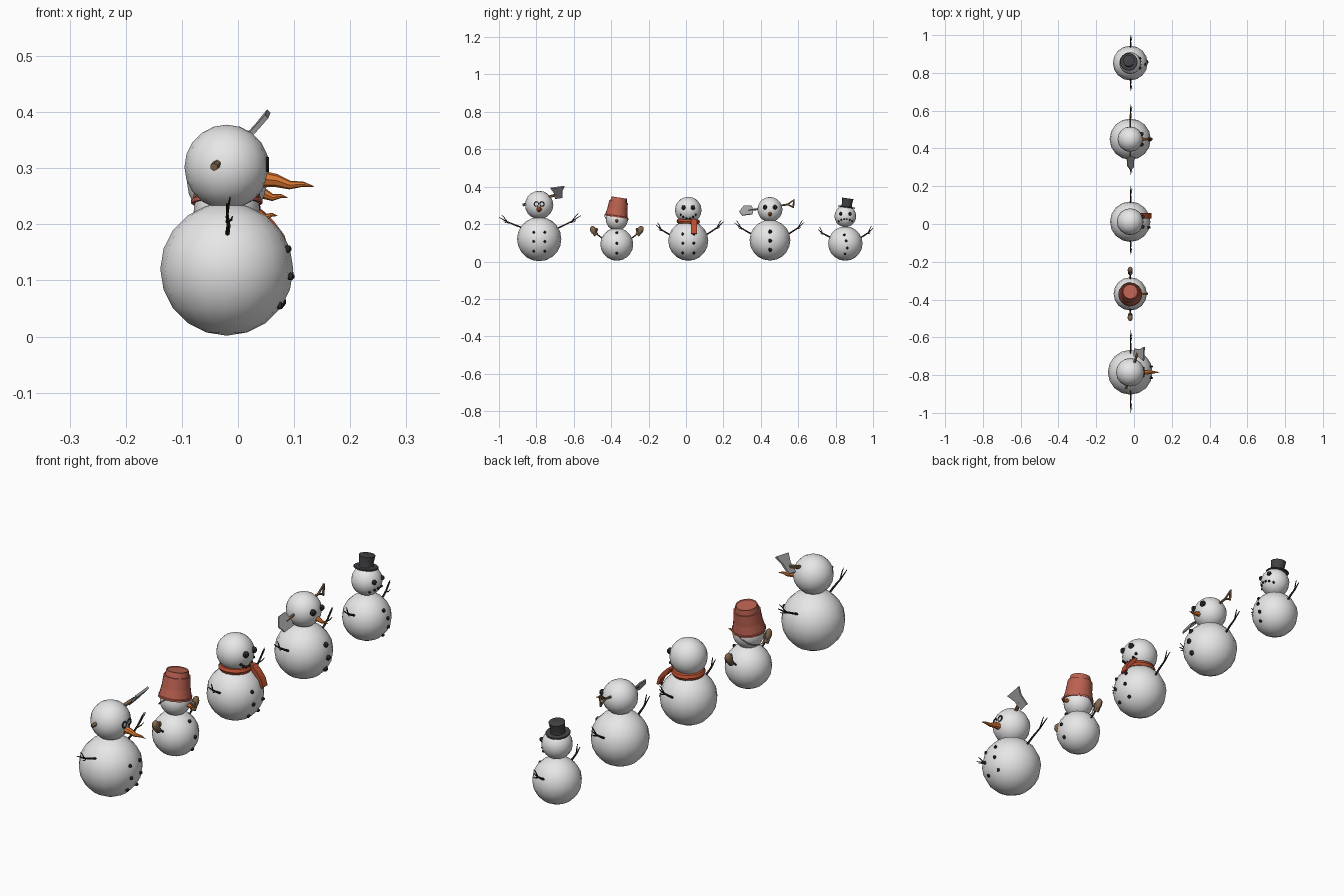
import bpy, bmesh, math
from mathutils import Vector, Matrix

if "Cube" in bpy.data.objects:
    bpy.data.objects.remove(bpy.data.objects["Cube"])

X0 = -0.02  # all figures stand on this line and face +x


def mat(name, *c):
    m = bpy.data.materials.new(name)
    m.diffuse_color = (*c, 1)
    m.use_nodes = True
    m.node_tree.nodes["Principled BSDF"].inputs["Base Color"].default_value = m.diffuse_color
    return m


SNOW = mat("snow white", 0.8, 0.8, 0.8)
COAL = mat("coal black", 0.02, 0.02, 0.02)
TWIG = mat("dark bark", 0.035, 0.027, 0.02)
WOOD = mat("brown wood", 0.23, 0.14, 0.075)
METAL = mat("grey metal", 0.36, 0.36, 0.36)
BUCKET = mat("bucket red", 0.5, 0.12, 0.08)
SCARF = mat("scarf red", 0.5, 0.08, 0.03)
CARROT = mat("carrot orange", 0.75, 0.19, 0.03)
HAT = mat("hat charcoal", 0.055, 0.055, 0.06)


def finish(bm, name, material):
    bmesh.ops.recalc_face_normals(bm, faces=bm.faces[:])
    me = bpy.data.meshes.new(name)
    bm.to_mesh(me)
    bm.free()
    me.materials.append(material)
    ob = bpy.data.objects.new(name, me)
    bpy.context.collection.objects.link(ob)
    return ob


def ball(name, c, r, material, segs=16, rings=10, scale=(1, 1, 1), tilt=0):
    bm = bmesh.new()
    m = Matrix.Translation(c) @ Matrix.Rotation(tilt, 4, 'X') @ Matrix.Diagonal((*scale, 1))
    bmesh.ops.create_uvsphere(bm, u_segments=segs, v_segments=rings, radius=r, matrix=m)
    return finish(bm, name, material)


def loft(bm, rings, closed=False):
    rings = [[bm.verts.new(p) for p in r] for r in rings]
    n = len(rings[0])
    pairs = list(zip(rings, rings[1:])) + ([(rings[-1], rings[0])] if closed else [])
    for a, b in pairs:
        for i in range(n):
            bm.faces.new((a[i], a[(i + 1) % n], b[(i + 1) % n], b[i]))
    if not closed:
        bm.faces.new(rings[0])
        bm.faces.new(rings[-1])


def tube(name, paths, material, sides=6, ref=(1, 0, 0)):
    """Each path is (points, radii); all paths join into one object."""
    bm = bmesh.new()
    for pts, radii in paths:
        pts = [Vector(p) for p in pts]
        rings = []
        for i, (p, r) in enumerate(zip(pts, radii)):
            t = pts[min(i + 1, len(pts) - 1)] - pts[max(i - 1, 0)]
            u = t.cross(Vector(ref)).normalized()
            v = t.cross(u).normalized()
            rings.append([p + r * (u * math.cos(a) + v * math.sin(a))
                          for a in (k * math.tau / sides for k in range(sides))])
        loft(bm, rings)
    return finish(bm, name, material)


def lathe(name, profile, origin, tilt, material, sides=16, closed=False):
    """Profile of (radius, height), leaning towards +y by tilt."""
    bm = bmesh.new()
    loft(bm, [[(r * math.cos(k * math.tau / sides), r * math.sin(k * math.tau / sides), h)
               for k in range(sides)] for r, h in profile], closed)
    bm.transform(Matrix.Translation(origin) @ Matrix.Rotation(-tilt, 4, 'X'))
    return finish(bm, name, material)


def prism(name, pts, offset, material):
    bm = bmesh.new()
    o = Vector(offset)
    loft(bm, [[Vector(p) - o / 2 for p in pts], [Vector(p) + o / 2 for p in pts]])
    return finish(bm, name, material)


def lumps(name, y, z, r, spots, size):
    """Coal pieces on the front of a ball, at (dy, dz) from its centre."""
    for i, (dy, dz) in enumerate(spots):
        x = X0 + math.sqrt(r * r - dy * dy - dz * dz)
        ball(f"{name}_{i + 1}", (x, y + dy, z + dz), size, COAL, 7, 5)


def arm(name, start, tip, s, r=0.0042):
    """Twig arm in the y-z plane with two side twigs; s is the side."""
    a, b = Vector((X0, *start)), Vector((X0, *tip))
    d = b - a
    at = lambda t, sag=0, x=0: a + d * t + Vector((x, 0, sag))
    main = [at(-0.25), at(0.3, -0.004, 0.003), at(0.65, -0.005, 0.001), at(1)]
    up = [at(0.6, -0.005), at(0.78, 0.012, 0.004), at(0.88, 0.018, 0.006)]
    low = [at(0.45, -0.004), at(0.68, -0.013, 0.008), at(0.8, -0.013, 0.01)]
    tube(name, [(main, [r, r * .95, r * .75, r * .35]),
                (up, [r * .6, r * .5, r * .25]), (low, [r * .6, r * .5, r * .25])], TWIG)


def carrot(name, y, z, x1, x2, r, drop):
    dx = x2 - x1
    pts = [(x1 + dx * t, y, z - drop * t + 0.003 * math.sin(t * 9)) for t in (0, .3, .55, .8, 1)]
    tube(name, [(pts, [r, r * .75, r * .5, r * .3, r * .06])], CARROT, 8, (0, 1, 0))


# Body and head balls: y, body z, body r, head z, head r
figures = [(-0.785, .120, .1185, .302, .0755), (-0.37, .092, .088, .225, .059),
           (0.012, .111, .107, .275, .071), (0.449, .114, .109, .278, .067),
           (0.852, .096, .092, .242, .058)]
for i, (y, bz, br, hz, hr) in enumerate(figures):
    ball(f"snow_body_{i + 1}", (X0, y, bz), br, SNOW)
    ball(f"snow_head_{i + 1}", (X0, y, hz), hr, SNOW)

# Coal buttons
pairs = [(dy, dz) for dy in (-.03, .03) for dz in (.036, -.013, -.065)]
button_sets = [(pairs, .007), ([(0, .062), (0, .005), (0, -.048)], .0075),
               ([(dy, dz) for dy, dz in pairs], .0075),
               ([(0, .046), (0, -.003), (0, -.052)], .0105),
               ([(-.006, .046), (.004, .014), (.01, -.024), (-.002, -.056)], .007)]
for i, (spots, size) in enumerate(button_sets):
    y, bz, br = figures[i][:3]
    lumps(f"button_{i + 1}", y, bz, br, spots, size)

# Coal eyes and mouths
lumps("eye_3", .012, .275, .071, [(-.026, .013), (.025, .013)], .0125)
lumps("eye_4", .449, .278, .067, [(-.027, .012), (.027, .012)], .0125)
lumps("eye_5", .852, .242, .058, [(-.025, .013), (.025, .013)], .0095)
lumps("smile", .012, .275, .071,
      [(dy, -.046 + 13 * dy * dy) for dy in (-.04, -.027, -.01, .009, .026, .04)], .006)
lumps("frown", .852, .242, .058,
      [(dy, -.015 - 9 * dy * dy) for dy in (-.036, -.022, -.007, .008, .023, .036)], .005)

# Ring spectacles on the first figure
for s in (-1, 1):
    ring = [(.0525, -.785 + s * .015 + .0115 * math.cos(a), .307 + .0115 * math.sin(a))
            for a in (k * math.tau / 12 for k in range(13))]
    tube(f"spectacle_ring_{s}", [(ring, [.0028] * 13)], COAL, 5)

# Carrot noses
carrot("carrot_nose_1", -.785, .281, .04, .135, .0155, .015)
carrot("carrot_nose_2", -.37, .218, .025, .07, .011, .004)
carrot("carrot_nose_4", .449, .256, .03, .088, .0125, .01)

# Twig arms: start and tip in (y, z)
arms = [((-.885, .186), (-1.0, .237)), ((-.685, .18), (-.562, .246)),
        ((-.45, .125), (-.488, .155)), ((-.29, .125), (-.25, .155)),
        ((-.09, .147), (-.16, .195)), ((.112, .147), (.2, .212)),
        ((.348, .15), (.26, .207)), ((.55, .15), (.633, .21)),
        ((.77, .132), (.705, .172)), ((.935, .13), (1.0, .178))]
for i, (a, b) in enumerate(arms):
    s = 1 if i % 2 else -1
    if i // 2 == 1:  # gloved arms are plain sticks
        tube(f"stick_arm_{i}", [([(X0, a[0] - s * .02, a[1] - .015), (X0, *b)], [.0035] * 2)], TWIG)
    else:
        arm(f"twig_arm_{i}", a, b, s)

# Mittens with thumbs and cuffs
for s in (-1, 1):
    y = -.37 + s * .125
    ball(f"mitten_{s}", (X0, y, .167), .023, WOOD, 10, 8, (.6, .75, 1.05), -s * .5)
    ball(f"mitten_thumb_{s}", (X0 + .004, y - s * .016, .167), .011, WOOD, 8, 6, (.7, .65, 1.2), s * .3)
    tube(f"mitten_cuff_{s}", [([(X0, y - s * .016, .141), (X0, y - s * .007, .153)], [.012, .012])], WOOD, 8)

# Bucket hat with a wire handle
lathe("bucket", [(.05, .085), (.058, 0), (.0635, 0), (.0635, .007), (.0605, .009), (.041, .106),
                 (.038, .103)], (X0, -.373, .237), .15, BUCKET)
bail = [(X0 - .06 * math.sin(a), -.372 - .063 * math.cos(a),
         .241 + .009 * math.cos(a) - .045 * math.sin(a))
        for a in (k * math.pi / 12 for k in range(13))]
tube("bucket_handle", [(bail, [.002] * 13)], METAL, 5, (.6, 0, -.8))

# Scarf ring and hanging tail
lathe("scarf_ring", [(.046 + .017 * math.cos(a), .015 * math.sin(a))
                     for a in (k * math.tau / 8 for k in range(8))],
      (X0, .012, .214), .04, SCARF, closed=True)
prism("scarf_tail", [(.03, .043, .226), (.043, .043, .226), (.062, .043, .208), (.083, .043, .18),
                     (.092, .043, .15), (.083, .043, .148), (.072, .043, .175), (.045, .043, .2)],
      (0, .03, 0), SCARF)

# Axe through the first head
tube("axe_handle", [([(-.043, -.872, .302), (.018, -.685, .36)], [.0075, .0075])], WOOD)
prism("axe_blade", [(0, -.7, .336), (.003, -.66, .343), (.034, -.662, .376), (.055, -.65, .402),
                    (.051, -.724, .392), (.028, -.705, .366)], (.006, 0, -.006), METAL)

# Shovel through the fourth head
tube("shovel_handle", [([(-.019, .335, .273), (-.02, .55, .306)], [.005, .005])], WOOD)
tube("shovel_grip", [([(X0, .542, .305), (X0, .576, .328)], [.004] * 2),
                     ([(X0, .542, .305), (X0, .574, .29)], [.004] * 2),
                     ([(X0, .577, .331), (X0, .573, .286)], [.0045] * 2)], WOOD)
prism("shovel_blade", [(-.018, .285, .268), (-.035, .308, .297), (-.037, .35, .299), (-.018, .36, .276),
                       (0, .355, .253), (-.002, .3, .246)], (.004, 0, .003), METAL)

# Top hat
lathe("top_hat", [(.045, -.002), (.047, .001), (.045, .004), (.028, .005), (.027, .02), (.031, .047),
                  (.029, .048)], (X0 - .008, .858, .29), .14, HAT)

# Smooth rounded parts, keep real edges sharp
for ob in bpy.context.scene.objects:
    ob.select_set(True)
    bpy.context.view_layer.objects.active = ob
bpy.ops.object.shade_smooth_by_angle(angle=math.radians(40))
